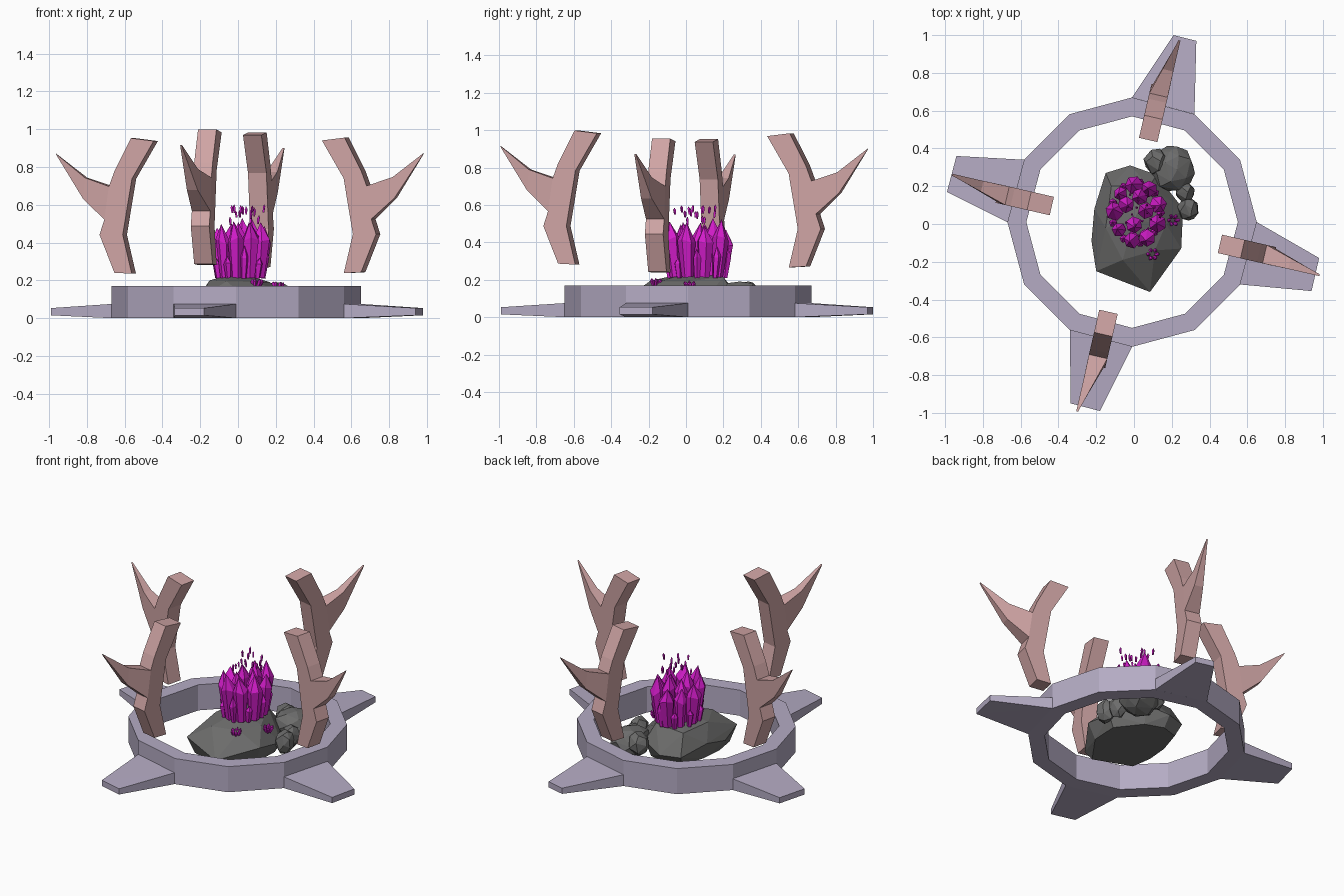
import bpy, bmesh, math, random
from mathutils import Vector, Matrix

if "Cube" in bpy.data.objects:
    bpy.data.objects.remove(bpy.data.objects["Cube"])

random.seed(4)


def material(name, rgb):
    m = bpy.data.materials.new(name)
    m.diffuse_color = (*rgb, 1)
    m.use_nodes = True
    m.node_tree.nodes["Principled BSDF"].inputs["Base Color"].default_value = m.diffuse_color
    return m


STONE = material("lavender stone", (0.46, 0.41, 0.55))
HORN = material("dusty pink horn", (0.62, 0.37, 0.37))
ROCK = material("dark grey rock", (0.15, 0.15, 0.148))
CRYSTAL = material("magenta crystal", (0.66, 0.012, 0.6))


def finish(bm, name, mat):
    bmesh.ops.recalc_face_normals(bm, faces=bm.faces[:])
    me = bpy.data.meshes.new(name)
    bm.to_mesh(me)
    bm.free()
    me.materials.append(mat)
    ob = bpy.data.objects.new(name, me)
    bpy.context.collection.objects.link(ob)
    return ob


def hull(points, name, mat):
    bm = bmesh.new()
    for p in points:
        bm.verts.new(p)
    res = bmesh.ops.convex_hull(bm, input=bm.verts[:])
    junk = {g for g in res["geom_interior"] + res["geom_unused"]
            if isinstance(g, bmesh.types.BMVert)}
    bmesh.ops.delete(bm, geom=list(junk), context='VERTS')
    return finish(bm, name, mat)


# Twelve-sided base ring
bm = bmesh.new()
loops = []
for r, z in ((0.66, 0), (0.66, 0.17), (0.56, 0.17), (0.56, 0)):
    loops.append([bm.verts.new((-0.01 + r * math.cos(math.radians(30 * i)),
                                0.01 + r * math.sin(math.radians(30 * i)), z))
                  for i in range(12)])
for k in range(4):
    a, b = loops[k], loops[(k + 1) % 4]
    for i in range(12):
        j = (i + 1) % 12
        bm.faces.new((a[i], a[j], b[j], b[i]))
finish(bm, "base_ring", STONE)

# Four tapering feet, each: two root corners, two tip corners
feet = {
    "back_foot": ((-0.01, 0.67), (0.32, 0.582), (0.21, 1.0), (0.33, 0.97)),
    "left_foot": ((-0.58, 0.34), (-0.67, 0.01), (-0.94, 0.36), (-0.99, 0.17)),
    "front_foot": ((-0.34, -0.56), (-0.01, -0.65), (-0.335, -0.95), (-0.18, -0.99)),
    "right_foot": ((0.56, -0.32), (0.65, 0.01), (0.94, -0.355), (0.98, -0.18)),
}
for name, (a, b, c, d) in feet.items():
    pts = []
    for p in (a, b):
        pts += [(*p, 0.0), (*p, 0.075)]
    for p in (c, d):
        pts += [(*p, 0.015), (*p, 0.053)]
    hull(pts, name, STONE)

# Forked horns: flat profile (radius, height), thick stem, outer prong tapering to one side
STEM = [(0.586, 0.238), (0.68, 0.243), (0.761, 0.444), (0.735, 0.524), (0.71, 0.70),
        (0.68, 0.78), (0.59, 0.955), (0.467, 0.94), (0.585, 0.74), (0.635, 0.444)]
PRONG = [((0.86, 0.635), (0.85, 0.746), 0.01), ((1.012, 0.86), (1.018, 0.873), -0.038)]


def horn(name, angle, offset):
    bm = bmesh.new()
    lo = [bm.verts.new((r, -0.05, z)) for r, z in STEM]
    hi = [bm.verts.new((r, 0.05, z)) for r, z in STEM]
    bm.faces.new(lo)
    bm.faces.new(hi)
    n = len(STEM)
    for i in range(n):
        if i != 3:                      # this side opens into the prong
            j = (i + 1) % n
            bm.faces.new((lo[i], lo[j], hi[j], hi[i]))
    prev = [lo[3], lo[4], hi[4], hi[3]]
    for a, b, s in PRONG:
        cur = [bm.verts.new((a[0], -0.048, a[1])), bm.verts.new((b[0], -0.048, b[1])),
               bm.verts.new((b[0], s, b[1])), bm.verts.new((a[0], s, a[1]))]
        for i in range(4):
            j = (i + 1) % 4
            bm.faces.new((prev[i], prev[j], cur[j], cur[i]))
        prev = cur
    bm.faces.new(prev)
    m = Matrix.Translation(offset) @ Matrix.Rotation(math.radians(angle), 4, 'Z')
    bmesh.ops.transform(bm, matrix=m, verts=bm.verts[:])
    finish(bm, name, HORN)


horn("right_horn", -13, (0, 0, 0))
horn("back_horn", 77, (-0.03, -0.01, 0.028))
horn("left_horn", 167, (0.02, -0.01, -0.003))
horn("front_horn", 257, (-0.03, -0.01, 0.043))

# Main boulder
outline = [(-0.15, 0.27), (-0.21, 0.08), (-0.225, -0.09), (-0.2, -0.25), (0.085, -0.36),
           (0.25, -0.13), (0.26, 0.08), (0.12, 0.26), (-0.02, 0.31)]
pts = [(x, y, 0.07 + 0.04 * (i % 2)) for i, (x, y) in enumerate(outline)]
pts += [(x * 0.85, y * 0.85, 0.0) for x, y in outline]
pts += [(-0.12, 0.2, 0.2), (-0.15, -0.02, 0.2), (-0.06, -0.19, 0.195), (0.11, -0.14, 0.19),
        (0.17, 0.0, 0.19), (0.08, 0.2, 0.215), (0.0, 0.02, 0.24)]
hull(pts, "main_boulder", ROCK)


# Smaller boulders
def boulder(name, centre, size, count):
    pts = []
    for i in range(count):
        z = 1 - 2 * (i + 0.5) / count
        a = i * 2.4 + random.uniform(-0.2, 0.2)
        q = math.sqrt(1 - z * z)
        k = random.uniform(0.92, 1.05)
        pts.append(Vector((q * math.cos(a) * size[0], q * math.sin(a) * size[1],
                           z * size[2])) * k + Vector(centre))
    hull(pts, name, ROCK)


boulder("back_boulder", (0.20, 0.29, 0.10), (0.125, 0.125, 0.10), 32)
boulder("back_small_boulder", (0.12, 0.33, 0.12), (0.07, 0.07, 0.08), 20)
boulder("side_boulder", (0.27, 0.17, 0.08), (0.055, 0.06, 0.08), 20)
boulder("side_small_boulder", (0.29, 0.08, 0.08), (0.06, 0.065, 0.08), 22)


# Pointed crystals: narrow root, wide shoulder, off-centre tip
def add_crystal(bm, pos, lean, radius, height, sides=6):
    axis = Vector((lean[0], lean[1], 1)).normalized()
    m = (Matrix.Translation(pos) @ Vector((0, 0, 1)).rotation_difference(axis).to_matrix().to_4x4()
         @ Matrix.Rotation(random.uniform(0, 6), 4, 'Z'))
    rings = []
    for k, h in ((0.65, 0), (1.0, 0.68)):
        rings.append([bm.verts.new(m @ Vector((
            k * radius * math.cos(2 * math.pi * i / sides),
            k * radius * math.sin(2 * math.pi * i / sides),
            height * (h + (0.06 * random.uniform(-1, 1) if h else 0))))) for i in range(sides)])
    tip = bm.verts.new(m @ Vector((radius * 0.25, 0, height)))
    bm.faces.new(rings[0])
    for i in range(sides):
        j = (i + 1) % sides
        bm.faces.new((rings[0][i], rings[0][j], rings[1][j], rings[1][i]))
        bm.faces.new((rings[1][i], rings[1][j], tip))


# Main crystal cluster
bm = bmesh.new()
for i in range(9):
    a = 2 * math.pi * i / 9 + 0.3
    c, s = math.cos(a), math.sin(a)
    add_crystal(bm, (0.015 + 0.105 * c, 0.06 + 0.13 * s, 0.215), (0.07 * c, 0.1 * s),
                random.uniform(0.036, 0.052), random.uniform(0.25, 0.32))
for x, y in ((0.0, 0.0), (0.06, 0.07), (-0.04, 0.10), (0.03, 0.14)):
    add_crystal(bm, (x, y, 0.22), (0.3 * x, 0.3 * (y - 0.06)), 0.045, random.uniform(0.28, 0.34))
for i in range(9):                      # short crystals around the root
    a = 2 * math.pi * i / 9
    c, s = math.cos(a), math.sin(a)
    add_crystal(bm, (0.01 + 0.12 * c, 0.06 + 0.15 * s, 0.21), (0.12 * c, 0.12 * s),
                0.022, random.uniform(0.1, 0.18), 5)
finish(bm, "crystal_cluster", CRYSTAL)

# Little clumps on the boulder's sides
bm = bmesh.new()
for x, y, z in ((0.095, -0.16, 0.165), (0.205, 0.02, 0.15)):
    for i in range(6):
        c, s = math.cos(i * 1.05), math.sin(i * 1.05)
        add_crystal(bm, (x + 0.016 * c, y + 0.016 * s, z), (0.3 * c + 0.2, 0.3 * s), 0.011, 0.045, 5)
finish(bm, "small_crystal_clumps", CRYSTAL)

# Tiny shards hovering above the cluster
bm = bmesh.new()
for i in range(16):
    a = i * 2.4
    r = 0.03 + 0.006 * i
    add_crystal(bm, (0.04 + r * math.cos(a) * 0.9, 0.06 + r * math.sin(a),
                     random.uniform(0.49, 0.56)), (0.1 * math.cos(a), 0.1 * math.sin(a)),
                0.008, random.uniform(0.035, 0.05), 4)
finish(bm, "floating_shards", CRYSTAL)
